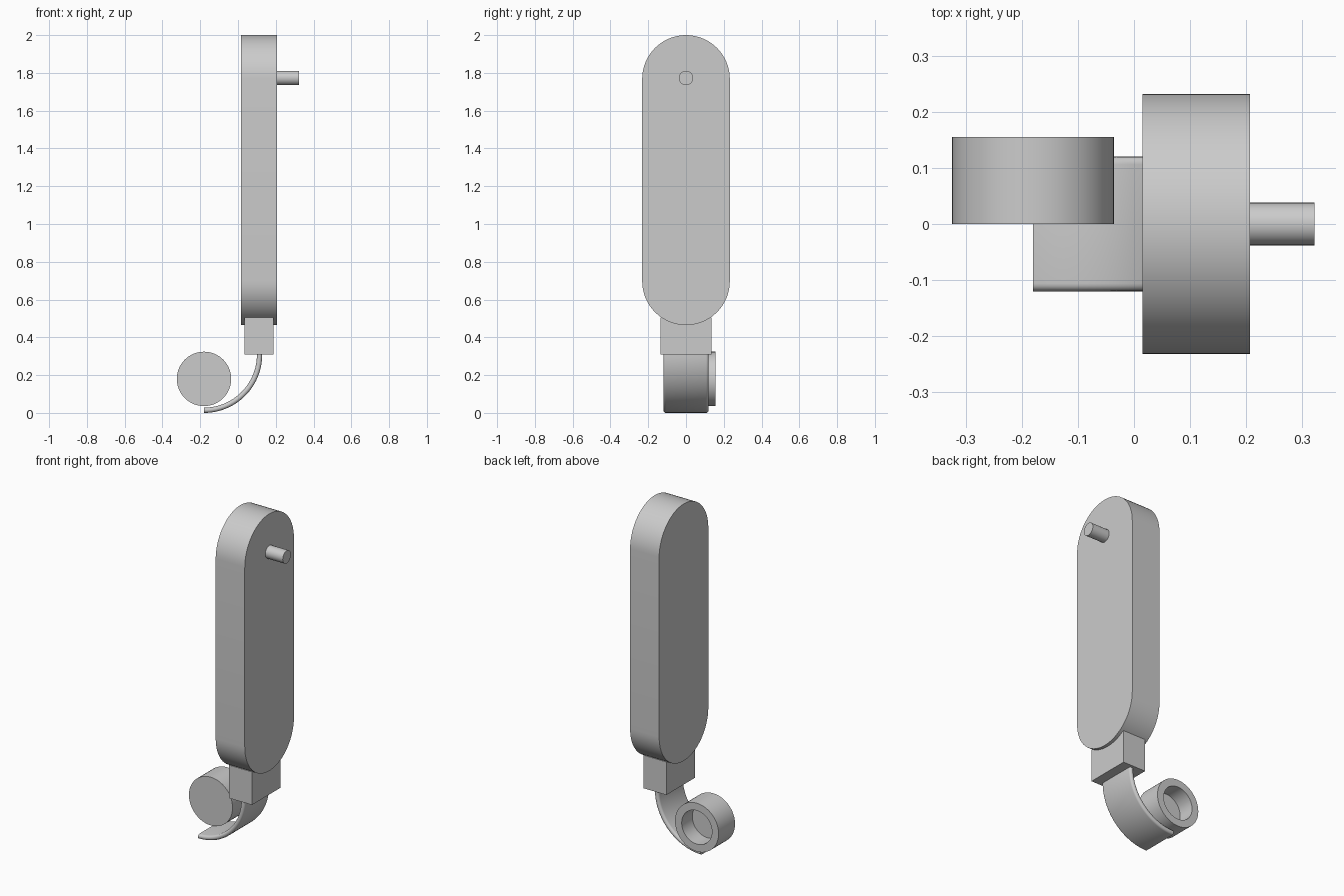
import bpy
import bmesh
from math import sin, cos, pi
from mathutils import Vector

cube = bpy.data.objects.get("Cube")
if cube:
    bpy.data.objects.remove(cube, do_unlink=True)

# Single grey finish
GREY = (0.6, 0.6, 0.6, 1.0)
grey = bpy.data.materials.new("plain grey")
grey.use_nodes = True
grey.diffuse_color = GREY
grey.node_tree.nodes["Principled BSDF"].inputs["Base Color"].default_value = GREY


def arc(cu, cv, r, start, end, steps):
    """Points on an arc in a 2D plane."""
    return [(cu + r * cos(start + (end - start) * i / steps),
             cv + r * sin(start + (end - start) * i / steps)) for i in range(steps + 1)]


def finish(name, bm):
    bmesh.ops.recalc_face_normals(bm, faces=bm.faces)
    mesh = bpy.data.meshes.new(name)
    bm.to_mesh(mesh)
    bm.free()
    mesh.materials.append(grey)
    obj = bpy.data.objects.new(name, mesh)
    bpy.context.collection.objects.link(obj)
    bpy.ops.object.select_all(action="DESELECT")
    obj.select_set(True)
    bpy.context.view_layer.objects.active = obj
    bpy.ops.object.shade_smooth_by_angle(angle=pi / 6)
    return obj


def loft(name, rings):
    """Skin a row of closed rings and cap both ends."""
    bm = bmesh.new()
    rows = [[bm.verts.new(p) for p in ring] for ring in rings]
    for a, b in zip(rows, rows[1:]):
        for i in range(len(a)):
            j = (i + 1) % len(a)
            bm.faces.new((a[i], a[j], b[j], b[i]))
    bm.faces.new(rows[0])
    bm.faces.new(rows[-1])
    return finish(name, bm)


def extrude_x(name, outline, x0, x1):
    return loft(name, [[(x, y, z) for y, z in outline] for x in (x0, x1)])


# Tall slab with half-round ends
slab = arc(0, 1.768, 0.232, 0, pi, 32) + arc(0, 0.697, 0.232, pi, 2 * pi, 32)
extrude_x("body", slab, 0.015, 0.207)

# Round peg near the top
extrude_x("peg", arc(0, 1.773, 0.038, 0, 2 * pi, 32)[:-1], 0.2, 0.322)

# Square block under the body
block = [(-0.135, 0.308), (0.135, 0.308), (0.135, 0.505), (-0.135, 0.505)]
extrude_x("block", block, 0.035, 0.187)

# Curved strip with rounded edges, swept through a quarter turn
half = 0.014
section = (arc(0, 0.12 - half, half, 0, pi, 10)
           + arc(0, half - 0.12, half, pi, 2 * pi, 10))
centre = Vector((-0.18, 0, 0.308))
rings = []
for i in range(33):
    a = -pi / 2 * i / 32
    out = Vector((cos(a), 0, sin(a)))
    rings.append([centre + out * (0.308 - half + u) + Vector((0, v, 0)) for u, v in section])
loft("curved_strip", rings)

# Cup opening to the back, spun from a stepped profile
profile = [(0.001, 0.0), (0.144, 0.0), (0.144, 0.155), (0.1, 0.155), (0.1, 0.055), (0.001, 0.055)]
loft("cup", [[(-0.18 + r * cos(2 * pi * i / 64), y, 0.18 + r * sin(2 * pi * i / 64))
              for i in range(64)] for r, y in profile])
